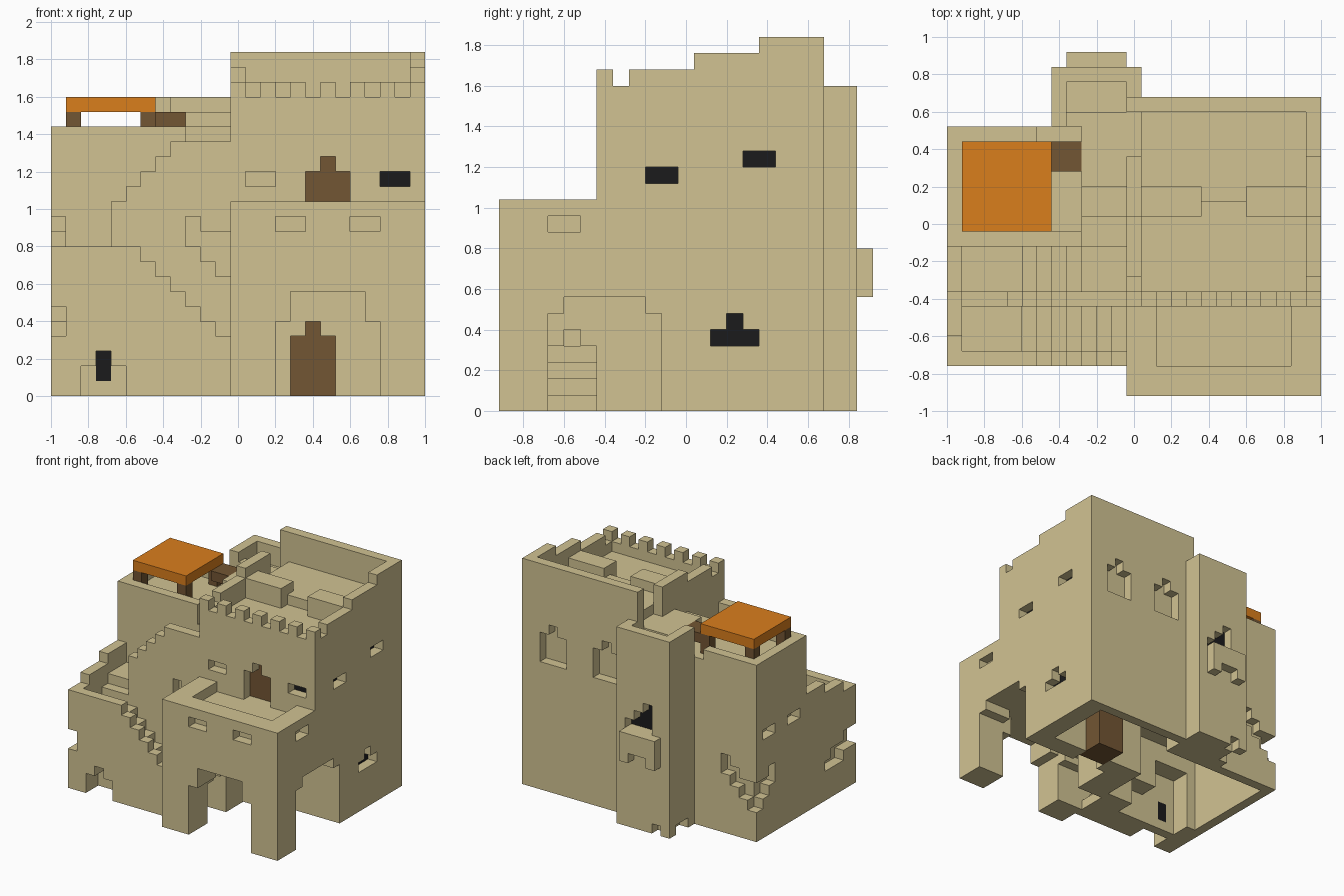
import bpy
import bmesh
from itertools import product
from mathutils import Vector

old = bpy.data.objects.get("Cube")
if old:
    bpy.data.objects.remove(old, do_unlink=True)

UNIT = 0.08
ORIGIN = Vector((-1, -0.92, 0))


def make_material(name, colour):
    mat = bpy.data.materials.new(name)
    mat.use_nodes = True
    mat.diffuse_color = (*colour, 1)
    mat.node_tree.nodes["Principled BSDF"].inputs["Base Color"].default_value = (*colour, 1)
    return mat


MATERIALS = [
    make_material("sandstone", (0.64, 0.545, 0.29)),
    make_material("brown wood", (0.17, 0.092, 0.033)),
    make_material("dark opening", (0.011, 0.011, 0.012)),
    make_material("orange cloth", (0.7, 0.21, 0.012)),
]
STONE, WOOD, DARK, CLOTH = range(len(MATERIALS))


class Blocks:
    """A part made of unit blocks; every box is given as (start, end) per axis."""

    def __init__(self, name):
        self.name = name
        self.cells = {}

    def add(self, x, y, z, colour=STONE):
        for cell in product(range(*x), range(*y), range(*z)):
            self.cells[cell] = colour

    def cut(self, x, y, z):
        for cell in product(range(*x), range(*y), range(*z)):
            self.cells.pop(cell, None)

    def build(self):
        bm = bmesh.new()
        verts = {}

        def vert(p):
            if p not in verts:
                verts[p] = bm.verts.new(ORIGIN + Vector(p) * UNIT)
            return verts[p]

        for cell, colour in self.cells.items():
            for axis, side in product(range(3), (0, 1)):
                near = list(cell)
                near[axis] += 2 * side - 1
                if tuple(near) in self.cells:
                    continue
                u, v = (axis + 1) % 3, (axis + 2) % 3
                ring = []
                for du, dv in ((0, 0), (1, 0), (1, 1), (0, 1)):
                    p = list(cell)
                    p[axis] += side
                    p[u] += du
                    p[v] += dv
                    ring.append(vert(tuple(p)))
                face = bm.faces.new(ring if side else ring[::-1])
                face.material_index = colour
        mesh = bpy.data.meshes.new(self.name)
        bm.to_mesh(mesh)
        bm.free()
        for mat in MATERIALS:
            mesh.materials.append(mat)
        bpy.context.collection.objects.link(bpy.data.objects.new(self.name, mesh))


# Main tower with its roof terrace
tower = Blocks("main_tower")
tower.add((12, 25), (6, 20), (0, 20))
tower.cut((13, 24), (7, 13), (19, 20))
tower.add((12, 25), (19, 20), (20, 23))
for side in (12, 24):
    wall = (side, side + 1)
    tower.add(wall, (8, 12), (20, 21))
    tower.add(wall, (12, 16), (20, 22))
tower.add((24, 25), (16, 20), (20, 23))
tower.cut((12, 13), (16, 19), (19, 20))
for x in range(12, 25, 2):
    tower.add((x, x + 1), (6, 7), (20, 21))
for span in ((13, 17), (20, 24)):
    tower.add(span, (12, 14), (19, 21))

# Hollow base, front passage and its stepped door
tower.cut((13, 23), (12, 19), (0, 8))
tower.cut((12, 13), (12, 17), (0, 8))
tower.cut((15, 25), (6, 10), (0, 6))
tower.cut((15, 22), (6, 10), (6, 7))
tower.cut((22, 25), (6, 9), (6, 7))
for x, z in (((16, 19), (0, 4)), ((17, 18), (4, 5))):
    tower.cut(x, (10, 11), z)
    tower.add(x, (11, 14), z, WOOD)

# Terrace door and front windows
for x, z, colour in (((17, 20), (12, 15), WOOD), ((18, 19), (15, 16), WOOD),
                     ((22, 24), (14, 15), DARK), ((13, 15), (14, 15), STONE)):
    tower.cut(x, (6, 7), z)
    tower.add(x, (7, 8), z, colour)

# Side windows
for y, z in (((9, 11), (14, 15)), ((15, 17), (15, 16)),
             ((13, 16), (4, 5)), ((14, 15), (5, 6))):
    tower.cut((24, 25), y, z)
    tower.add((23, 24), y, z, DARK)

# Rear niches with a raised middle
for x in (14, 20):
    tower.cut((x, x + 3), (19, 20), (13, 16))
    tower.cut((x + 1, x + 2), (19, 20), (16, 17))
tower.build()

# Front porch with arches and walled terrace
porch = Blocks("front_porch")
porch.add((12, 25), (0, 6), (0, 13))
porch.cut((14, 23), (2, 6), (12, 13))
porch.cut((15, 22), (0, 3), (0, 5))
porch.cut((16, 21), (0, 3), (5, 7))
porch.cut((15, 22), (3, 6), (0, 7))
porch.cut((22, 25), (3, 6), (0, 6))
porch.cut((22, 25), (4, 6), (6, 7))
porch.cut((12, 15), (3, 6), (0, 4))
porch.cut((12, 15), (4, 5), (4, 5))
for x in (15, 20):
    porch.cut((x, x + 2), (0, 1), (11, 12))
porch.cut((24, 25), (3, 5), (11, 12))
porch.build()

# Two flights of stairs with stepped parapets
stairs = Blocks("stair_wing")
stairs.add((0, 6), (2, 3), (0, 10))
for i in range(7):
    x = (11 - i, 12 - i)
    stairs.add(x, (3, 6), (0, 1 + i))
    stairs.add(x, (2, 3), (0, min(4 + i, 10)))
for y, top in (((3, 6), 8), ((6, 7), 9), ((7, 10), 10)):
    stairs.add((1, 5), y, (0, top))
for y, top in (((2, 4), 10), ((4, 7), 11), ((7, 10), 12)):
    stairs.add((0, 1), y, (0, top))
for i in range(8):
    x = (4 + i, 5 + i)
    stairs.add(x, (6, 7), (0, min(13 + i, 17)))
    stairs.add(x, (7, 10), (0, min(10 + i, 15)))

# Hollow base below both flights
stairs.cut((1, 12), (7, 10), (0, 8))
stairs.cut((2, 9), (5, 7), (0, 3))
stairs.cut((2, 6), (5, 7), (3, 6))

# Sloping wall niche, chipped corner and low opening
for x, bottom, top in ((9, 10, 12), (10, 9, 11), (11, 8, 11)):
    stairs.cut((x, x + 1), (6, 7), (bottom, top))
for y, bottom, top in (((2, 4), 4, 6), ((4, 6), 3, 5), ((6, 7), 3, 4)):
    stairs.cut((0, 1), y, (bottom, top))
stairs.cut((2, 5), (2, 4), (0, 2))
stairs.cut((3, 4), (2, 4), (2, 3))
stairs.add((3, 4), (4, 5), (1, 3), DARK)
stairs.build()

# Side house with an open roof room and steps up to the tower
house = Blocks("side_house")
house.add((0, 9), (10, 18), (0, 18))
for y, top in (((10, 12), 16), ((12, 14), 18), ((14, 19), 19)):
    house.add((9, 12), y, (0, top))
house.cut((1, 9), (11, 17), (17, 18))
house.cut((6, 9), (17, 18), (17, 18))
house.cut((1, 12), (10, 17), (0, 8))
for y in (11, 15):
    house.cut((0, 1), (y, y + 2), (10, 11))

# Broken rear corner with its backing
house.add((1, 4), (16, 17), (3, 9))
house.add((1, 2), (15, 17), (3, 9))
for i, (bottom, top) in enumerate(((3, 6), (4, 6), (5, 7), (6, 8))):
    house.cut((i, i + 1), (17, 18), (bottom, top))
    if i < 3:
        house.cut((0, 1), (17 - i, 18 - i), (bottom, top))
house.build()

# Rear turret with window and balcony
turret = Blocks("rear_turret")
turret.add((7, 13), (18, 22), (0, 20))
turret.cut((8, 12), (18, 21), (19, 20))
turret.cut((9, 13), (18, 19), (19, 20))
turret.cut((8, 12), (19, 21), (18, 19))
for x, z in (((9, 12), (10, 11)), ((9, 11), (11, 12)), ((9, 10), (12, 13))):
    turret.cut(x, (21, 22), z)
    turret.add(x, (20, 21), z, DARK)
turret.cut((8, 9), (21, 22), (0, 1))
turret.cut((7, 8), (19, 21), (0, 1))
turret.add((8, 12), (22, 23), (7, 10))
turret.cut((9, 11), (22, 23), (7, 8))
turret.build()

# Roof canopy, its posts and the wooden hatch
canopy = Blocks("canopy")
canopy.add((1, 7), (11, 17), (19, 20), CLOTH)
canopy.build()
posts = Blocks("canopy_posts")
for x, y in product((1, 6), (11, 16)):
    posts.add((x, x + 1), (y, y + 1), (17, 19), WOOD)
posts.build()
hatch = Blocks("wooden_hatch")
hatch.add((7, 9), (15, 17), (18, 19), WOOD)
hatch.build()
